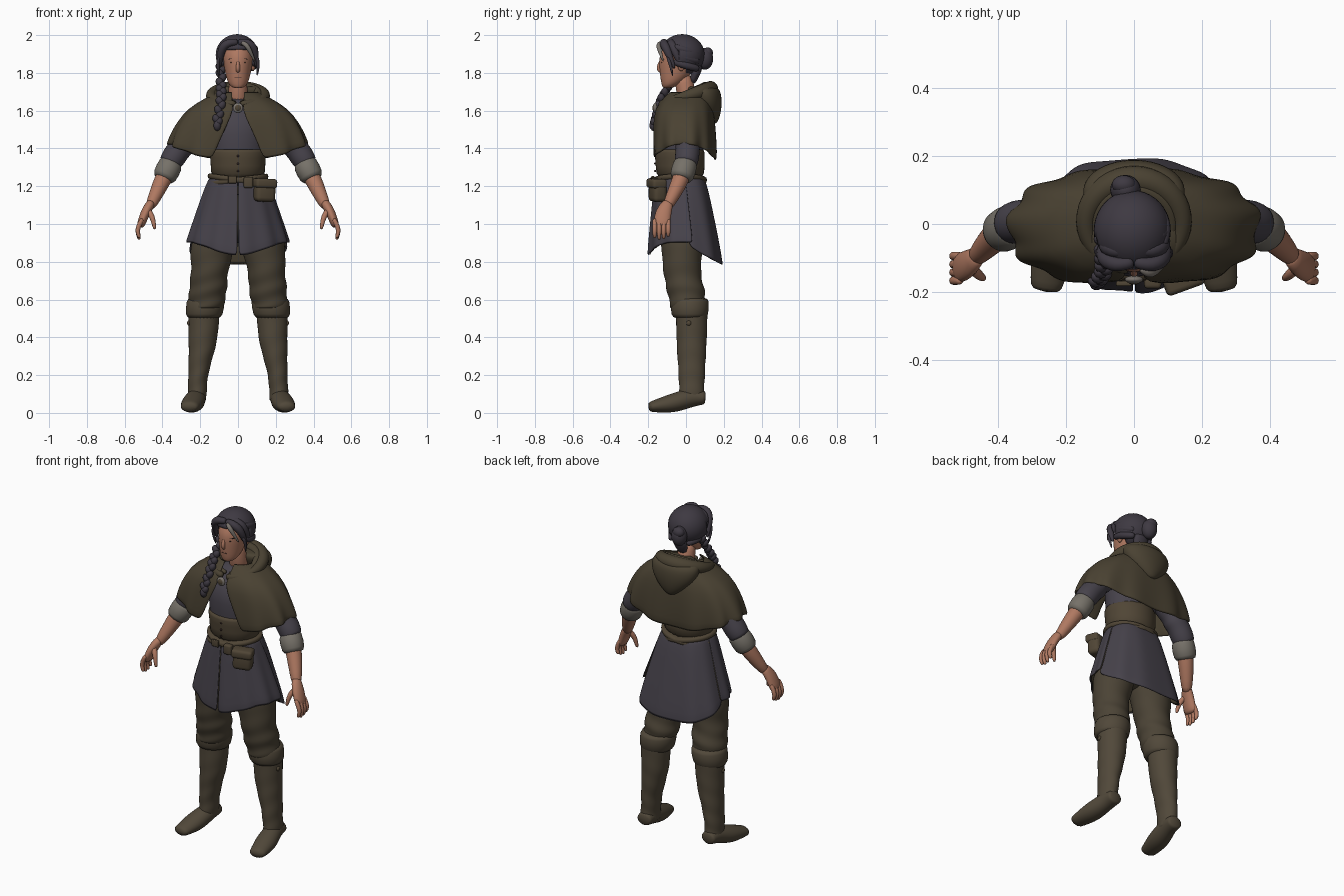
import bpy, bmesh
from math import sin, cos, tau
from mathutils import Vector

cube = bpy.data.objects.get("Cube")
if cube:
    bpy.data.objects.remove(cube, do_unlink=True)


def material(name, r, g, b):
    m = bpy.data.materials.new(name)
    m.use_nodes = True
    m.diffuse_color = (r, g, b, 1)
    m.node_tree.nodes["Principled BSDF"].inputs["Base Color"].default_value = (r, g, b, 1)
    return m


skin = material("skin", .43, .19, .12)
hair = material("dark hair", .048, .041, .054)
grey = material("grey metal and streak", .19, .17, .15)
wool = material("olive brown wool", .068, .054, .032)
cloth = material("dusk purple cloth", .062, .055, .07)
linen = material("grey linen cuff", .18, .165, .14)
trouser = material("brown trouser cloth", .07, .056, .036)
boot_hide = material("boot leather", .082, .065, .042)
leather = material("belt leather", .08, .06, .036)
dark = material("dark brown", .04, .022, .018)


def spline(points, steps):
    """Refine control tuples with a smooth curve through all of them."""
    refined, last = [], len(points) - 1
    for i in range(last):
        around = (points[max(i - 1, 0)], points[i], points[i + 1], points[min(i + 2, last)])
        for k in range(steps):
            u = k / steps
            refined.append(tuple(q + u / 2 * (r - p + u * (2 * p - 5 * q + 4 * r - s + u * (3 * q - p - 3 * r + s)))
                                 for p, q, r, s in zip(*around)))
    return refined + [points[last]]


def finish(ob, thick=0.0, levels=0):
    for polygon in ob.data.polygons:
        polygon.use_smooth = True
    if thick:
        mod = ob.modifiers.new("thickness", "SOLIDIFY")
        mod.thickness, mod.offset = thick, 0
    if levels:
        mod = ob.modifiers.new("smooth", "SUBSURF")
        mod.levels = mod.render_levels = levels
    return ob


def bridge(name, rings, mat, closed=True, thick=0.0):
    """Join a list of vertex rings into a smooth surface."""
    bm = bmesh.new()
    loops = [[bm.verts.new(point) for point in ring] for ring in rings]
    count = len(loops[0])
    for low, high in zip(loops, loops[1:]):
        for i in range(count if closed else count - 1):
            j = (i + 1) % count
            bm.faces.new((low[i], low[j], high[j], high[i]))
    if closed:
        bm.faces.new(loops[0])
        bm.faces.new(loops[-1])
    bmesh.ops.recalc_face_normals(bm, faces=bm.faces)
    mesh = bpy.data.meshes.new(name)
    bm.to_mesh(mesh)
    bm.free()
    mesh.materials.append(mat)
    ob = bpy.data.objects.new(name, mesh)
    bpy.context.collection.objects.link(ob)
    return finish(ob, thick, 1)


def loft(name, rows, mat, sides=24, steps=1, arc=None, gap=None, fold=None, power=1, thick=0.0):
    """Stack ellipses (x, y, z, width, depth); angle zero faces the front."""
    rings = []
    rows = spline(rows, steps)
    for k, (cx, cy, z, wide, deep) in enumerate(rows):
        t = k / (len(rows) - 1)
        opening = gap(t) if gap else 0
        start, end = (arc[0] + opening, arc[1] - opening) if arc else (0, tau)
        ring = []
        for i in range(sides):
            a = start + (end - start) * i / (sides - 1 if arc else sides)
            scale, drop = fold(a, t) if fold else (1, 0)
            px, py = (abs(v) ** power * (1 if v > 0 else -1) for v in (sin(a), cos(a)))
            ring.append((cx + wide * scale * px, cy - deep * scale * py, z + drop))
        rings.append(ring)
    return bridge(name, rings, mat, arc is None, thick)


def tube(name, points, mat, sides=10, steps=1, ripple=0.0, ref=(0, 1, 0)):
    """Sweep ellipses (x, y, z, width, optional depth) along a path."""
    rings, ref, points = [], Vector(ref), spline(points, steps)
    for i, (x, y, z, width, *depth) in enumerate(points):
        ahead, behind = points[min(i + 1, len(points) - 1)], points[max(i - 1, 0)]
        way = (Vector(ahead[:3]) - Vector(behind[:3])).normalized()
        u = ref.cross(way).normalized()
        v = way.cross(u) * (depth[0] if depth else width)
        swell = 1 + ripple * sin(2 * i)
        angles = [tau * k / sides for k in range(sides)]
        rings.append([Vector((x, y, z)) + (u * width * cos(a) + v * sin(a)) * swell for a in angles])
    return bridge(name, rings, mat)


def pair(build, name, rows, mat, *args, **options):
    """Build a left part and its mirrored right part."""
    for side, s in (("left", 1), ("right", -1)):
        build(f"{side}_{name}", [(row[0] * s, *row[1:]) for row in rows], mat, *args, **options)


def ball(name, loc, scale, mat, rot=(0, 0, 0), seg=20):
    bpy.ops.mesh.primitive_uv_sphere_add(segments=seg, ring_count=seg // 2 + 2, location=loc, rotation=rot)
    ob = bpy.context.object
    ob.name, ob.scale = name, scale
    ob.data.materials.append(mat)
    return finish(ob)


def box(name, loc, size, mat, rot=(0, 0, 0)):
    bpy.ops.mesh.primitive_cube_add(size=1, location=loc, rotation=rot)
    ob = bpy.context.object
    ob.name, ob.scale = name, size
    bpy.ops.object.transform_apply(location=False, rotation=False)
    ob.data.materials.append(mat)
    mod = ob.modifiers.new("soft edges", "BEVEL")
    mod.width, mod.segments = min(size) * .3, 3
    return finish(ob)


# head, neck and face
tube("neck", [(0, .02, 1.6, .06), (0, 0, 1.7, .05), (0, -.02, 1.8, .05)], skin, 16)
loft("head", [(0, -.1, 1.72, .02, .02), (0, -.08, 1.74, .05, .05), (0, -.05, 1.81, .07, .09),
              (0, -.04, 1.9, .08, .1), (0, -.03, 1.97, .05, .06)], skin, steps=2)
tube("nose", [(0, -.13, 1.87, .007), (0, -.147, 1.825, .012), (0, -.13, 1.805, .01)], skin, steps=2)
ball("mouth", (0, -.13, 1.777), (.02, .006, .003), dark)
pair(tube, "brow", [(.014, -.135, 1.87, .003), (.035, -.128, 1.877, .004), (.056, -.11, 1.87, .003)], dark)
for side, s in (("left", 1), ("right", -1)):
    ball(side + "_eye", (s * .03, -.126, 1.855), (.012, .006, .003), dark)
    ball(side + "_ear", (s * .08, -.025, 1.84), (.012, .02, .03), skin)

# hair cap with the face cut away
cap = ball("hair_cap", (-.005, -.02, 1.895), (.107, .113, .104), hair, seg=40)
bpy.ops.object.transform_apply(location=True, rotation=False)
bm = bmesh.new()
bm.from_mesh(cap.data)
cut = []
for face in bm.faces:
    centre = face.calc_center_median()
    if (centre.y < -.045 and centre.z < 1.925) or (centre.y < 0 and centre.z < 1.85):
        cut.append(face)
bmesh.ops.delete(bm, geom=cut, context="FACES")
bm.to_mesh(cap.data)
bm.free()
finish(cap, .012)

# swept locks, streak, bun and braid
for k in range(3):
    back = .04 * k
    pair(tube, f"swept_lock_{k}", [(0, back - .11, 1.96, .018), (.05, back - .12, 1.96, .022),
                                   (.088, back - .1, 1.92, .024), (.1 - back / 3, back - .06, 1.82, .007)], hair, steps=2)
    pair(tube, f"tied_back_lock_{k}", [(.08, -.07, 1.94 - back, .016), (.09, 0, 1.92 - back, .022),
                                       (.05, .07, 1.9 - back, .018)], hair, steps=2, ref=(0, 0, 1))
pair(tube, "loose_strand", [(.1, -.1, 1.89, .01), (.11, -.08, 1.84, .01), (.1, -.07, 1.78, .003)], hair)
tube("grey_streak", [(.02, -.13, 1.96, .01), (.05, -.145, 1.94, .014), (.09, -.12, 1.86, .004)], grey, steps=3)
ball("hair_bun", (-.025, .1, 1.875), (.045, .044, .058), hair)
ball("bun_twist", (-.03, .115, 1.905), (.035, .028, .03), hair)
tube("nape_hair", [(0, .07, 1.85, .06, .03), (0, .03, 1.74, .03, .02)], hair, steps=2)
path = [(-.09, -.02, 1.83), (-.09, -.09, 1.73), (-.09, -.14, 1.65), (-.11, -.17, 1.54)]
for k, spot in enumerate(spline(path, 5)):
    way = 1 if k % 2 else -1
    ball(f"braid_{k}", Vector(spot) + Vector((.007 * way, 0, 0)), (.02, .02, .026), hair, (0, way / 2, 0), 12)
tube("braid_tail", [(-.11, -.175, 1.55, .01), (-.11, -.175, 1.52, .028), (-.11, -.17, 1.49, .008)], hair)

# torso, corset and belts
loft("tunic_body", [(0, -.03, 1.2, .15, .12), (0, -.03, 1.36, .14, .12), (0, -.03, 1.48, .16, .13),
                    (0, -.02, 1.56, .16, .12), (0, 0, 1.63, .12, .08), (0, .01, 1.67, .06, .06)], cloth)
loft("corset", [(0, -.03, 1.22, .15, .13), (0, -.03, 1.31, .143, .13), (0, -.035, 1.39, .153, .135),
                (0, -.035, 1.4, .15, .13)], leather)
for tilt in (-.022, .02):
    belt = [(0, -.03, z, wide, wide - .02) for z, wide in ((1.215, .15), (1.22, .163), (1.245, .163), (1.25, .15))]
    loft("belt", belt, leather, fold=lambda a, t: (1, tilt * sin(a)))
for k in range(3):
    ball("corset_button", (0, -.163, 1.28 + .04 * k), (.006, .006, .006), dark, seg=10)
box("belt_buckle", (-.03, -.175, 1.235), (.045, .015, .04), leather)
box("hip_pouch", (.14, -.15, 1.175), (.11, .075, .115), leather, (0, .05, .35))
box("pouch_flap", (.142, -.156, 1.215), (.12, .08, .05), leather, (0, .05, .35))
box("small_pouch", (.055, -.172, 1.22), (.05, .035, .06), leather)

# split skirt with a brown lining
skirt = [(0, -.03, 1.24, .147, .126), (0, -.02, 1.16, .18, .148), (0, 0, .9, .266, .196)]


def front_hem(a, t):
    return 1.02 + .022 * t * sin(12 * a), -.07 * t ** 3 * cos(a) ** 4


def back_hem(a, t):
    return .98 + .018 * t * sin(9 * a), -.12 * t ** 2 * abs(cos(a)) ** .6


for name, arc, hem, power in (("front_left", (.01, 1.75), front_hem, 1), ("front_right", (-1.75, -.01), front_hem, 1),
                              ("back", (1.6, tau - 1.6), back_hem, .75)):
    loft("skirt_" + name, skirt, cloth, 28, 3, arc, fold=hem, power=power, thick=.007)
    loft("skirt_lining_" + name, skirt, wool, 28, 3, arc, power=power, thick=.004,
         fold=lambda a, t: (hem(a, t)[0] * .968, hem(a, t)[1] + .004))

# shoulder cape, hood and clasp
cape = [(0, .01, 1.7, .1, .09), (0, 0, 1.66, .17, .12), (0, -.01, 1.61, .26, .15),
        (0, -.01, 1.53, .32, .16), (0, -.01, 1.47, .348, .165), (0, -.01, 1.42, .365, .167)]
loft("shoulder_cape", cape, wool, 64, arc=(0, tau), gap=lambda t: .04 + .45 * abs(t - .4), power=.82, thick=.012,
     fold=lambda a, t: (1 + .04 * t * t * sin(11 * a + 1), -.085 * t ** 4 * cos(a) ** 2))
for name, wide, bulk in (("hood_collar", .142, 1), ("hood_inner_fold", .112, .7)):
    rim = []
    for k in range(21):
        a = .06 + (tau - .12) * k / 20
        back = (1 - cos(a)) / 2
        radius = bulk * (.02 + .024 * back)
        rim.append((wide * sin(a), -wide * cos(a) * .93, 1.67 - wide / 4 + .082 * back, radius))
    tube(name, rim, wool, ref=(0, 0, 1))
loft("hood_bag", [(0, .14, 1.53, .02, .02), (0, .125, 1.57, .08, .055), (0, .11, 1.64, .14, .08),
                  (0, .09, 1.71, .15, .09), (0, .08, 1.73, .1, .06)], wool, steps=2)
ball("cape_clasp", (0, -.163, 1.615), (.027, .012, .027), grey)
ball("clasp_centre", (0, -.17, 1.615), (.017, .008, .017), leather)

# arms and hands
pair(tube, "sleeve", [(.12, 0, 1.56, .05), (.23, 0, 1.48, .058), (.3, .01, 1.41, .068), (.37, 0, 1.31, .06)],
     cloth, 14, 4, .04)
pair(tube, "cuff", [(.346, 0, 1.334, .05), (.35, 0, 1.328, .068), (.394, -.025, 1.243, .068), (.397, -.027, 1.236, .045)],
     linen, 14)
pair(tube, "forearm", [(.37, -.01, 1.29, .047), (.41, -.04, 1.21, .045), (.47, -.105, 1.08, .027)], skin, 12, 2)
pair(tube, "palm", [(.455, -.09, 1.12, .024, .027), (.49, -.12, 1.06, .027, .045), (.52, -.13, .98, .02, .045)], skin, 12, 2)
for k, reach in enumerate((.01, 0, .004, .018)):
    y = -.166 + .024 * k
    pair(tube, f"finger_{k}", [(.505, y, 1.03, .013), (.533, y, .97, .014), (.52, y, .915 + reach, .009)], skin, 8, 2)
pair(tube, "thumb", [(.485, -.12, 1.08, .018), (.455, -.15, 1.04, .016), (.44, -.16, .97, .009)], skin, 8, 2)

# trousers with baggy knees
ball("hips", (0, -.02, 1.03), (.17, .12, .13), trouser)
pair(loft, "trouser_leg", [(.09, -.02, 1.05, .1, .11), (.13, -.02, .9, .117, .112), (.15, -.02, .75, .1, .1),
                           (.16, 0, .64, .1, .1), (.17, .01, .55, .09, .09)], trouser, steps=6,
     fold=lambda a, t: (1 + .05 * t * sin(28 * t + 2 * sin(a)), 0))

# boots
pair(loft, "boot_cuff", [(.17, .02, .61, .09, .09), (.17, .02, .6, .104, .104), (.18, .02, .51, .1, .1),
                         (.18, .02, .5, .08, .08)], boot_hide)
pair(loft, "boot_shaft", [(.18, .03, .55, .085, .085), (.187, .03, .38, .075, .08), (.21, .03, .2, .053, .07),
                          (.218, .03, .06, .05, .065)], boot_hide, steps=6,
     fold=lambda a, t: (1 + .05 * t * sin(30 * t + 2 * sin(a)), 0))
pair(tube, "boot_foot", [(.215, .105, .08, .045, .035), (.22, .03, .08, .052, .05), (.24, -.08, .05, .062, .05),
                         (.26, -.2, .03, .045, .025)], boot_hide, 14, 3, ref=(0, 0, 1))
for s in (1, -1):
    ball("boot_stud", (s * .26, .015, .475), (.01, .014, .014), leather, seg=10)
